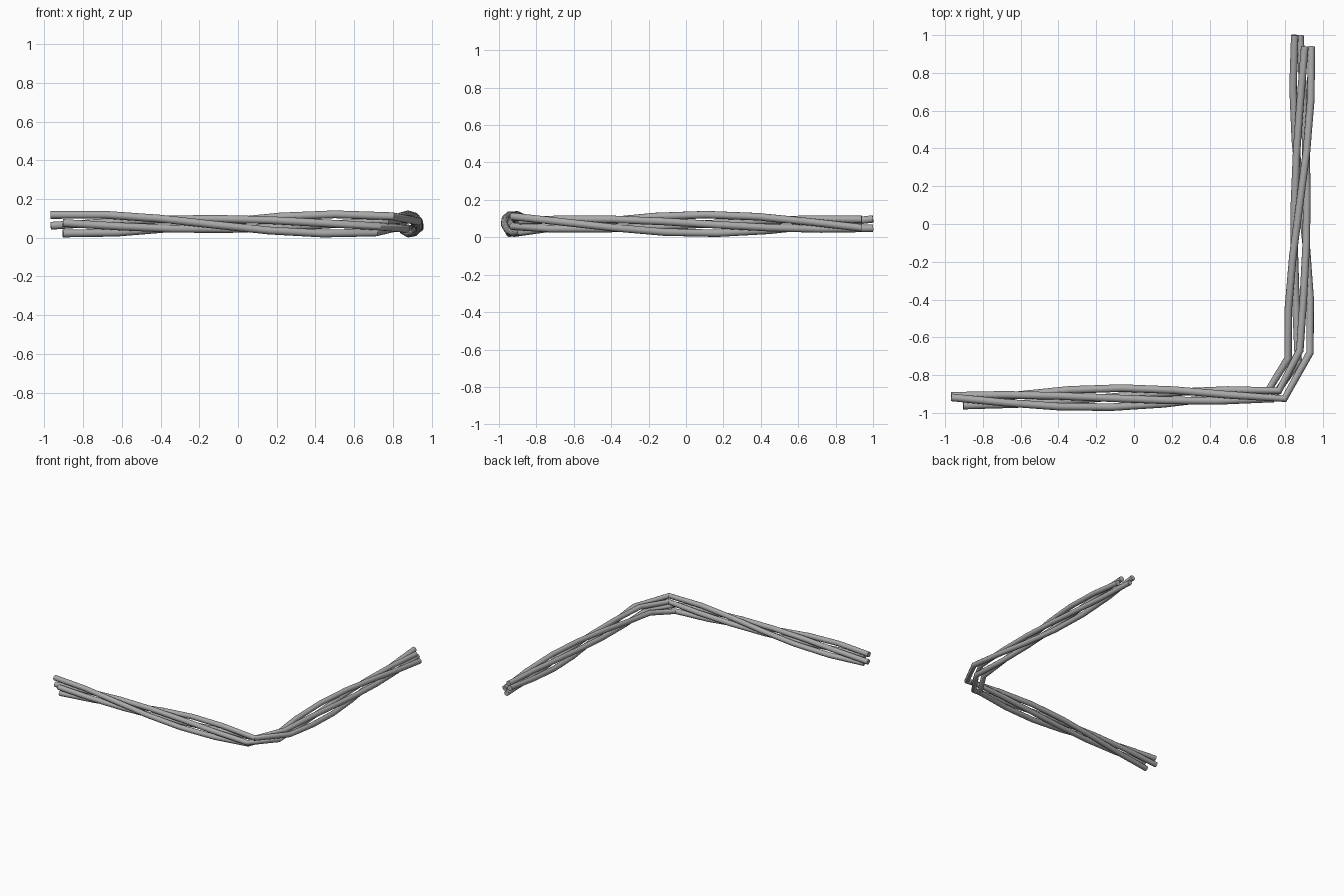
import bpy
import math
from mathutils import Vector

cube = bpy.data.objects.get("Cube")
if cube:
    bpy.data.objects.remove(cube, do_unlink=True)

steel = bpy.data.materials.new("grey_wire")
steel.use_nodes = True
steel.diffuse_color = (0.4, 0.4, 0.4, 1)
steel.node_tree.nodes["Principled BSDF"].inputs["Base Color"].default_value = (0.4, 0.4, 0.4, 1)

RADIUS = 0.02
MID_Z = 0.071
LEG_STEPS = 6
UP = Vector((0, 0, 1))


def centre_path(start, bend_in, bend_out, end):
    """L-shaped centre line: two straight legs joined by a chamfered corner."""
    a, b, c, d = [Vector((x, y, MID_Z)) for x, y in (start, bend_in, bend_out, end)]
    steps = [i / LEG_STEPS for i in range(LEG_STEPS + 1)]
    return [a.lerp(b, t) for t in steps] + [c.lerp(d, t) for t in steps]


def twist_angle(p, on_first_leg):
    """Turn of the bundle, half a turn about every 1.35 units."""
    if on_first_leg:
        return math.pi * (p.x + 0.82) / 1.33
    return math.pi * (2 + (p.y - 0.1) / 1.32)


def wire(name, path, orbit, phase):
    pts = []
    for i, p in enumerate(path):
        ahead = path[min(i + 1, len(path) - 1)] - p
        behind = p - path[max(i - 1, 0)]
        tangent = (ahead.normalized() + behind.normalized()).normalized()
        side = tangent.cross(UP)
        ang = twist_angle(p, i <= LEG_STEPS) + phase
        pts.append(p + orbit * (UP * math.cos(ang) + side * math.sin(ang)))
    curve = bpy.data.curves.new(name, 'CURVE')
    curve.dimensions = '3D'
    curve.bevel_depth = RADIUS
    curve.bevel_resolution = 4
    curve.use_fill_caps = True
    spline = curve.splines.new('POLY')
    spline.points.add(len(pts) - 1)
    for sp, p in zip(spline.points, pts):
        sp.co = (*p, 1)
    curve.materials.append(steel)
    obj = bpy.data.objects.new(name, curve)
    bpy.context.collection.objects.link(obj)
    bpy.ops.object.select_all(action='DESELECT')
    obj.select_set(True)
    bpy.context.view_layer.objects.active = obj
    bpy.ops.object.convert(target='MESH')
    bpy.ops.object.shade_smooth_by_angle(angle=math.radians(40))


# Two pairs of wires, one pair slid further along the bundle
early = centre_path((-0.967, -0.935), (0.72, -0.905), (0.86, -0.725), (0.893, 0.94))
late = centre_path((-0.905, -0.935), (0.78, -0.90), (0.885, -0.67), (0.893, 1.0))

# Diamond-shaped bundle section: two outer wires and two inner wires
wire("outer_wire_a", early, 0.05, 0)
wire("inner_wire_a", early, 0.027, -math.pi / 2)
wire("outer_wire_b", late, 0.05, math.pi)
wire("inner_wire_b", late, 0.027, math.pi / 2)
